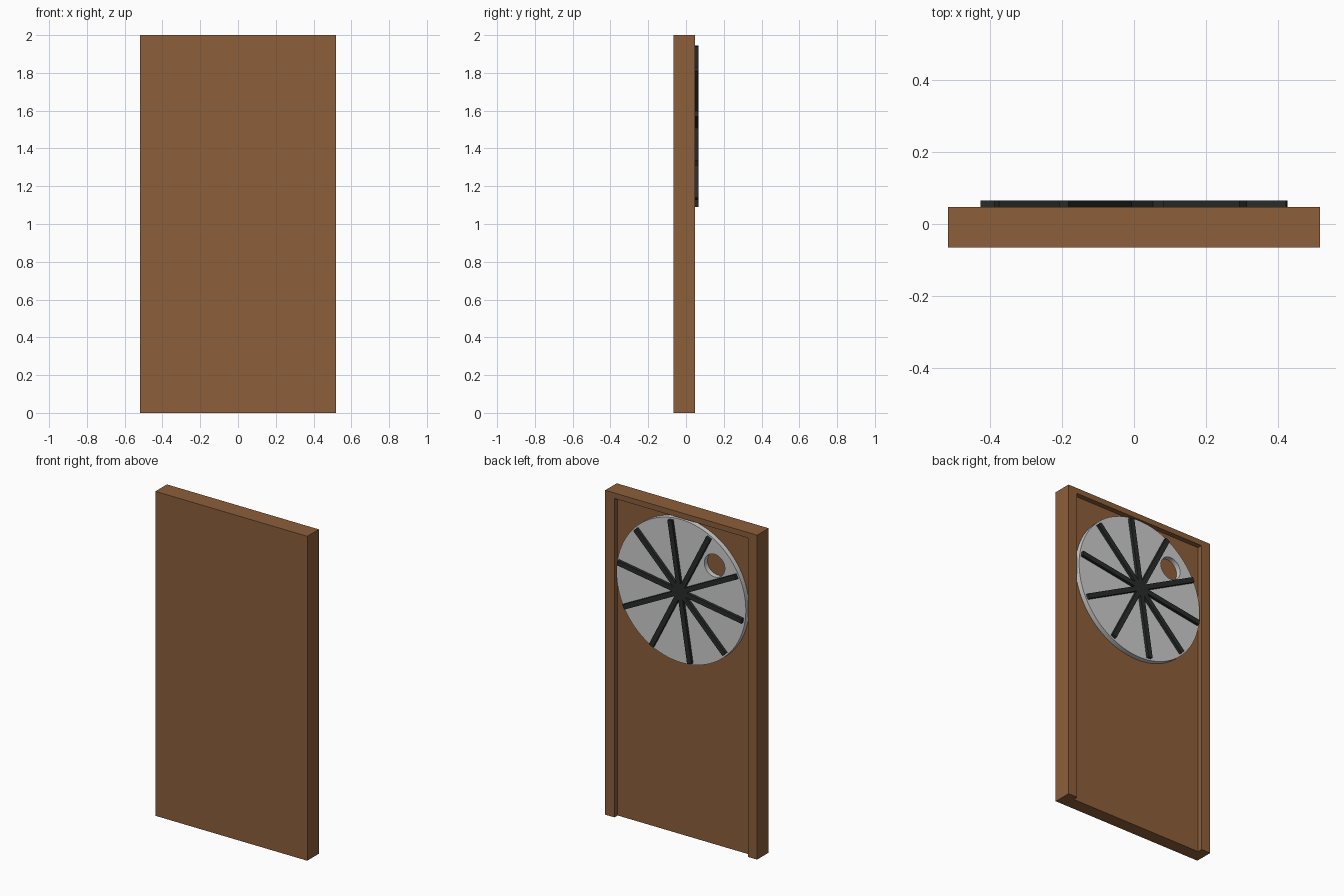
import bpy, bmesh
from math import radians, sin, cos, pi
from mathutils import Matrix, Vector

cube = bpy.data.objects.get("Cube")
if cube:
    bpy.data.objects.remove(cube, do_unlink=True)

HALF_W, HEIGHT = 0.518, 2.0
FRONT, BACK, FLOOR = -0.065, 0.047, 0.016
INNER_X, INNER_TOP = 0.455, 1.966
WHEEL_Z, WHEEL_R = 1.517, 0.441


def material(name, color):
    mat = bpy.data.materials.new(name)
    mat.use_nodes = True
    mat.diffuse_color = (*color, 1)
    bsdf = mat.node_tree.nodes["Principled BSDF"]
    bsdf.inputs["Base Color"].default_value = (*color, 1)
    bsdf.inputs["Roughness"].default_value = 0.7
    return mat


def mesh_object(name, bm, mat):
    bmesh.ops.recalc_face_normals(bm, faces=bm.faces)
    mesh = bpy.data.meshes.new(name)
    bm.to_mesh(mesh)
    bm.free()
    mesh.materials.append(mat)
    obj = bpy.data.objects.new(name, mesh)
    bpy.context.collection.objects.link(obj)
    return obj


def box(bm, low, high, turn=Matrix()):
    low, high = Vector(low), Vector(high)
    fit = Matrix.Translation((low + high) / 2) @ Matrix.Diagonal((*(high - low), 1))
    bmesh.ops.create_cube(bm, size=1, matrix=turn @ fit)


brown = material("wood brown", (0.265, 0.114, 0.043))
grey = material("light grey", (0.61, 0.61, 0.61))
black = material("charcoal", (0.022, 0.024, 0.024))

# Wooden panel: its back is recessed, leaving a rim at the sides and top
bm = bmesh.new()
box(bm, (-HALF_W, FRONT, 0), (HALF_W, BACK, HEIGHT))
cuts = [((INNER_X, 0, 0), (1, 0, 0)), ((-INNER_X, 0, 0), (1, 0, 0)),
        ((0, 0, INNER_TOP), (0, 0, 1)), ((0, FLOOR, 0), (0, 1, 0))]
for point, normal in cuts:
    bmesh.ops.bisect_plane(bm, geom=bm.verts[:] + bm.edges[:] + bm.faces[:],
                           plane_co=point, plane_no=normal)


def in_recess(face):
    c = face.calc_center_median()
    return abs(c.x) < INNER_X - 0.01 and c.z < INNER_TOP and c.y > BACK - 0.001


region = [f for f in bm.faces if in_recess(f)]
result = bmesh.ops.extrude_face_region(bm, geom=region)
moved = [g for g in result["geom"] if isinstance(g, bmesh.types.BMVert)]
bmesh.ops.translate(bm, verts=moved, vec=(0, FLOOR - BACK, 0))
bmesh.ops.delete(bm, geom=[f for f in bm.faces if in_recess(f)], context="FACES")

# Open the recess at the bottom edge
bm.faces.ensure_lookup_table()
lip = []
for f in bm.faces:
    c = f.calc_center_median()
    if abs(c.x) < INNER_X - 0.01 and c.z < 0.001 and c.y > FLOOR + 0.001:
        lip.append(f)
bmesh.ops.delete(bm, geom=lip, context="FACES")
bmesh.ops.remove_doubles(bm, verts=bm.verts, dist=0.0005)
mesh_object("wooden_panel", bm, brown)

# Round plate with a hole, filling the depth of the recess
curve = bpy.data.curves.new("round_plate", "CURVE")
curve.dimensions = "2D"
curve.fill_mode = "BOTH"
curve.extrude = (BACK - FLOOR) / 2
for cx, cy, radius, count in [(0, 0, WHEEL_R, 96), (-0.228, 0.218, 0.07, 48)]:
    spline = curve.splines.new("POLY")
    spline.points.add(count - 1)
    spline.use_cyclic_u = True
    for i, p in enumerate(spline.points):
        a = 2 * pi * i / count
        p.co = (cx + radius * cos(a), cy + radius * sin(a), 0, 1)
curve.materials.append(grey)
plate = bpy.data.objects.new("round_plate", curve)
plate.location = (0, (BACK + FLOOR) / 2, WHEEL_Z)
plate.rotation_euler = (radians(90), 0, 0)
bpy.context.collection.objects.link(plate)
bpy.ops.object.select_all(action="DESELECT")
plate.select_set(True)
bpy.context.view_layer.objects.active = plate
bpy.ops.object.convert(target="MESH")
bpy.ops.object.shade_smooth_by_angle(angle=radians(30))

# Five crossing bars make ten spokes
for i in range(5):
    bm = bmesh.new()
    turn = Matrix.Translation((0, 0, WHEEL_Z)) @ Matrix.Rotation(-radians(9 + 36 * i), 4, "Y")
    box(bm, (-0.43, BACK - 0.005, -0.015), (0.43, 0.065, 0.015), turn)
    mesh_object(f"spoke_bar_{i + 1}", bm, black)
